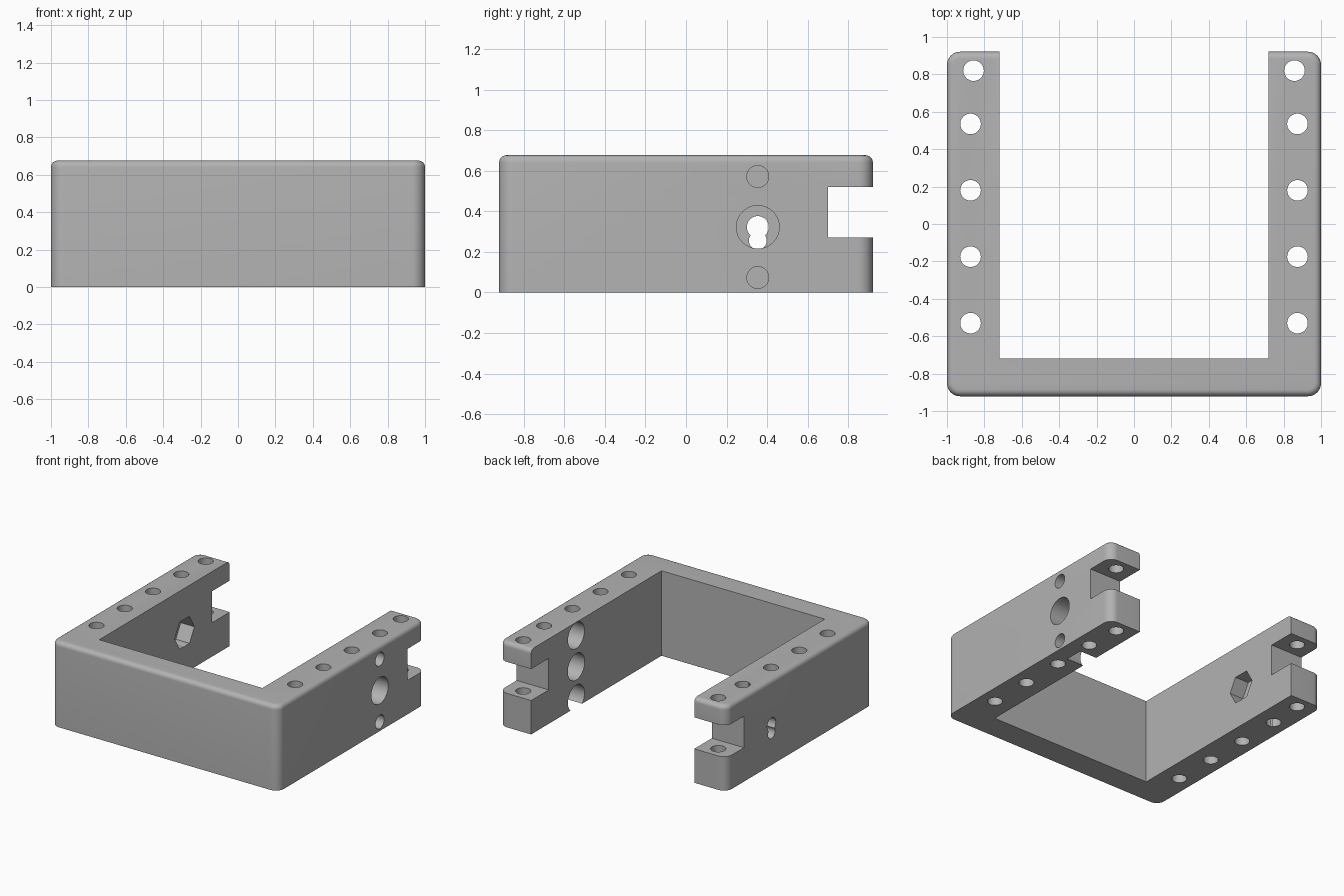
import bpy, bmesh, math
from mathutils import Matrix, Vector

if "Cube" in bpy.data.objects:
    bpy.data.objects.remove(bpy.data.objects["Cube"])

H = 0.676            # height
Y = 0.921            # half depth
INNER = 0.718        # inner face of arms and front wall

grey = bpy.data.materials.new("plain grey")
grey.diffuse_color = (0.45, 0.45, 0.45, 1)
grey.use_nodes = True
grey.node_tree.nodes["Principled BSDF"].inputs["Base Color"].default_value = grey.diffuse_color


def make_object(name, bm):
    mesh = bpy.data.meshes.new(name)
    bm.to_mesh(mesh)
    bm.free()
    ob = bpy.data.objects.new(name, mesh)
    bpy.context.collection.objects.link(ob)
    return ob


def box_bm(lo, hi):
    lo, hi = Vector(lo), Vector(hi)
    bm = bmesh.new()
    size = Matrix.Diagonal((*(hi - lo), 1))
    bmesh.ops.create_cube(bm, size=1, matrix=Matrix.Translation((lo + hi) / 2) @ size)
    return bm


# Outer block: round upright corners, then soften the top rim
bm = box_bm((-1, -Y, 0), (1, Y, H))
upright = [e for e in bm.edges if abs(e.verts[0].co.z - e.verts[1].co.z) > 0.1]
bmesh.ops.bevel(bm, geom=upright, offset=0.07, segments=10, profile=0.5, affect='EDGES')
rim = [e for e in bm.edges if all(v.co.z > H - 0.001 for v in e.verts)]
bmesh.ops.bevel(bm, geom=rim, offset=0.035, segments=6, profile=0.5, affect='EDGES')
frame = make_object("u_shaped_bracket", bm)
frame.data.materials.append(grey)


def cut(cutter):
    cutter.hide_render = True
    mod = frame.modifiers.new("cut", 'BOOLEAN')
    mod.operation = 'DIFFERENCE'
    mod.solver = 'EXACT'
    mod.object = cutter
    bpy.context.view_layer.objects.active = frame
    bpy.ops.object.modifier_apply(modifier=mod.name)
    bpy.data.objects.remove(cutter)


def cut_box(lo, hi):
    cut(make_object("box_cutter", box_bm(lo, hi)))


def cut_round(center, r, length, axis='Z', sides=40):
    bm = bmesh.new()
    turn = Matrix.Rotation(math.pi / 2, 4, 'Y') if axis == 'X' else Matrix()
    bmesh.ops.create_cone(bm, cap_ends=True, segments=sides, radius1=r, radius2=r,
                          depth=length, matrix=Matrix.Translation(center) @ turn)
    cut(make_object("round_cutter", bm))


# Open middle and back, and the notch across both arm ends
cut_box((-INNER, -INNER, -1), (INNER, 2, 2))
cut_box((-2, 0.70, 0.27), (2, 2, 0.52))

# Vertical screw holes along both arms
for s in (-1, 1):
    for y in (-0.53, -0.175, 0.18, 0.535):
        cut_round((s * 0.874, y, H / 2), 0.055, 2)
    cut_round((s * 0.858, 0.82, H / 2), 0.055, 2)

# Right arm: wide through hole, with two small holes counterbored from inside
HY, HZ = 0.354, 0.322
cut_round((0.86, HY, HZ), 0.106, 0.6, 'X')
for z in (HZ - 0.249, HZ + 0.249):
    cut_round((0.86, HY, z), 0.054, 0.6, 'X')
    cut_round((INNER, HY, z), 0.104, 0.30, 'X')

# Left arm: keyhole through the wall and a hexagonal pocket inside
cut_round((-0.86, HY, HZ), 0.054, 0.6, 'X')
cut_round((-0.86, HY, HZ - 0.067), 0.044, 0.6, 'X')
cut_round((-INNER, HY, HZ), 0.124, 0.24, 'X', sides=6)

# Smooth rounded surfaces, crisp edges elsewhere
frame.select_set(True)
bpy.context.view_layer.objects.active = frame
bpy.ops.object.shade_smooth_by_angle(angle=math.radians(30))
